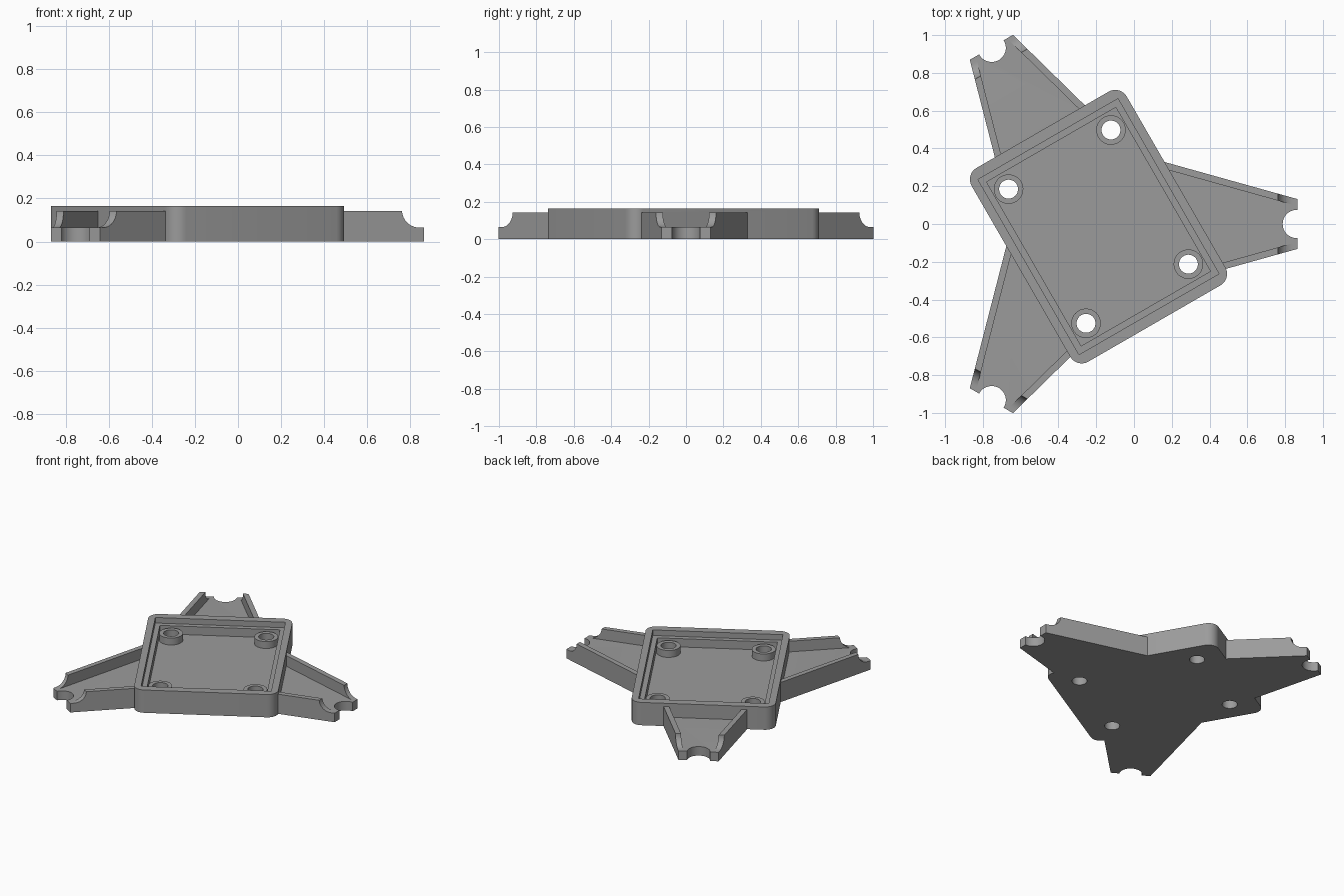
import bpy, bmesh, math
from mathutils import Matrix, Vector

if "Cube" in bpy.data.objects:
    bpy.data.objects.remove(bpy.data.objects["Cube"])

grey = bpy.data.materials.new("plain grey")
grey.diffuse_color = (0.33, 0.33, 0.33, 1)
grey.use_nodes = True
grey.node_tree.nodes["Principled BSDF"].inputs["Base Color"].default_value = grey.diffuse_color

FLOOR, ARM_TOP, RIM = 0.065, 0.142, 0.165
TRAY = Matrix.Translation((-0.188, -0.014, 0)) @ Matrix.Rotation(math.radians(30), 4, 'Z')


def prism(name, pts, z0, z1, mat=Matrix()):
    """Extrude a closed outline from z0 to z1, then place it."""
    bm = bmesh.new()
    face = bm.faces.new([bm.verts.new((x, y, z0)) for x, y in pts])
    top = bmesh.ops.extrude_face_region(bm, geom=[face])["geom"]
    bmesh.ops.translate(bm, vec=(0, 0, z1 - z0),
                        verts=[v for v in top if isinstance(v, bmesh.types.BMVert)])
    bm.transform(mat)
    bmesh.ops.recalc_face_normals(bm, faces=bm.faces)
    mesh = bpy.data.meshes.new(name)
    bm.to_mesh(mesh)
    bm.free()
    mesh.materials.append(grey)
    ob = bpy.data.objects.new(name, mesh)
    bpy.context.collection.objects.link(ob)
    return ob


def combine(ob, other, operation):
    """Apply one boolean and discard the helper."""
    mod = ob.modifiers.new("bool", 'BOOLEAN')
    mod.operation, mod.solver, mod.object = operation, 'EXACT', other
    bpy.context.view_layer.update()
    mesh = bpy.data.meshes.new_from_object(
        ob.evaluated_get(bpy.context.evaluated_depsgraph_get()))
    ob.modifiers.clear()
    ob.data = mesh
    bpy.data.objects.remove(other)


def circle(cx, cy, r, n=40):
    return [(cx + r * math.cos(math.tau * i / n), cy + r * math.sin(math.tau * i / n))
            for i in range(n)]


def rect(a, b):
    return [(-a, -b), (a, -b), (a, b), (-a, b)]


def rounded_rect(a, b, r, n=8):
    pts = []
    for k, (sx, sy) in enumerate([(1, 1), (-1, 1), (-1, -1), (1, -1)]):
        for i in range(n + 1):
            t = math.pi / 2 * (k + i / n)
            pts.append((sx * (a - r) + r * math.cos(t), sy * (b - r) + r * math.sin(t)))
    return pts


# Tray block with rounded corners
plate = prism("mount_plate", rounded_rect(0.474, 0.592, 0.07), 0, RIM, TRAY)

# Three tapered channel arms, each with a notched tip
TIP, ROOT, SLOPE = 1.08, 0.2, 0.279


def half_width(x):
    return 0.132 + (TIP - x) * SLOPE


def taper(x0, x1, inset):
    w0, w1 = half_width(x0) - inset, half_width(x1) - inset
    return [(x0, -w0), (x1, -w1), (x1, w1), (x0, w0)]


for k in range(3):
    place = Matrix.Translation((-0.215, 0, 0)) @ Matrix.Rotation(math.tau * k / 3, 4, 'Z')
    arm = prism("arm", taper(ROOT, TIP, 0), 0, ARM_TOP)
    # channel between the side walls
    combine(arm, prism("channel", taper(ROOT - 0.1, TIP + 0.1, 0.037), FLOOR, 0.3), 'DIFFERENCE')
    # concave scoop that lowers the wall ends
    scoop = [(1.2, FLOOR), (1.2, 0.3), (0.977, 0.3)]
    scoop += [(1.057 - 0.08 * math.cos(t), FLOOR + 0.08 - 0.08 * math.sin(t))
              for t in [math.pi / 2 * i / 10 for i in range(11)]]
    combine(arm, prism("scoop", scoop, -0.5, 0.5, Matrix.Rotation(math.pi / 2, 4, 'X')),
            'DIFFERENCE')
    # round notch in the tip
    combine(arm, prism("notch", circle(TIP - 0.003, 0, 0.075), -0.1, 0.3), 'DIFFERENCE')
    arm.data.transform(place)
    combine(plate, arm, 'UNION')

# Stepped tray recess
combine(plate, prism("lid_recess", rect(0.428, 0.535), 0.125, 0.3, TRAY), 'DIFFERENCE')
combine(plate, prism("tray_recess", rect(0.395, 0.501), FLOOR, 0.3, TRAY), 'DIFFERENCE')

# Four screw bosses with through holes
for sx in (-1, 1):
    for sy in (-1, 1):
        x, y = sx * 0.313, sy * 0.41
        combine(plate, prism("boss", circle(x, y, 0.078), 0.03, 0.115, TRAY), 'UNION')
        combine(plate, prism("hole", circle(x, y, 0.05), -0.1, 0.3, TRAY), 'DIFFERENCE')

# Smooth the curved walls, keep the edges crisp
plate.data.materials.clear()
plate.data.materials.append(grey)
for p in plate.data.polygons:
    p.material_index = 0
bpy.context.view_layer.objects.active = plate
plate.select_set(True)
bpy.ops.object.shade_smooth_by_angle(angle=math.radians(30))
